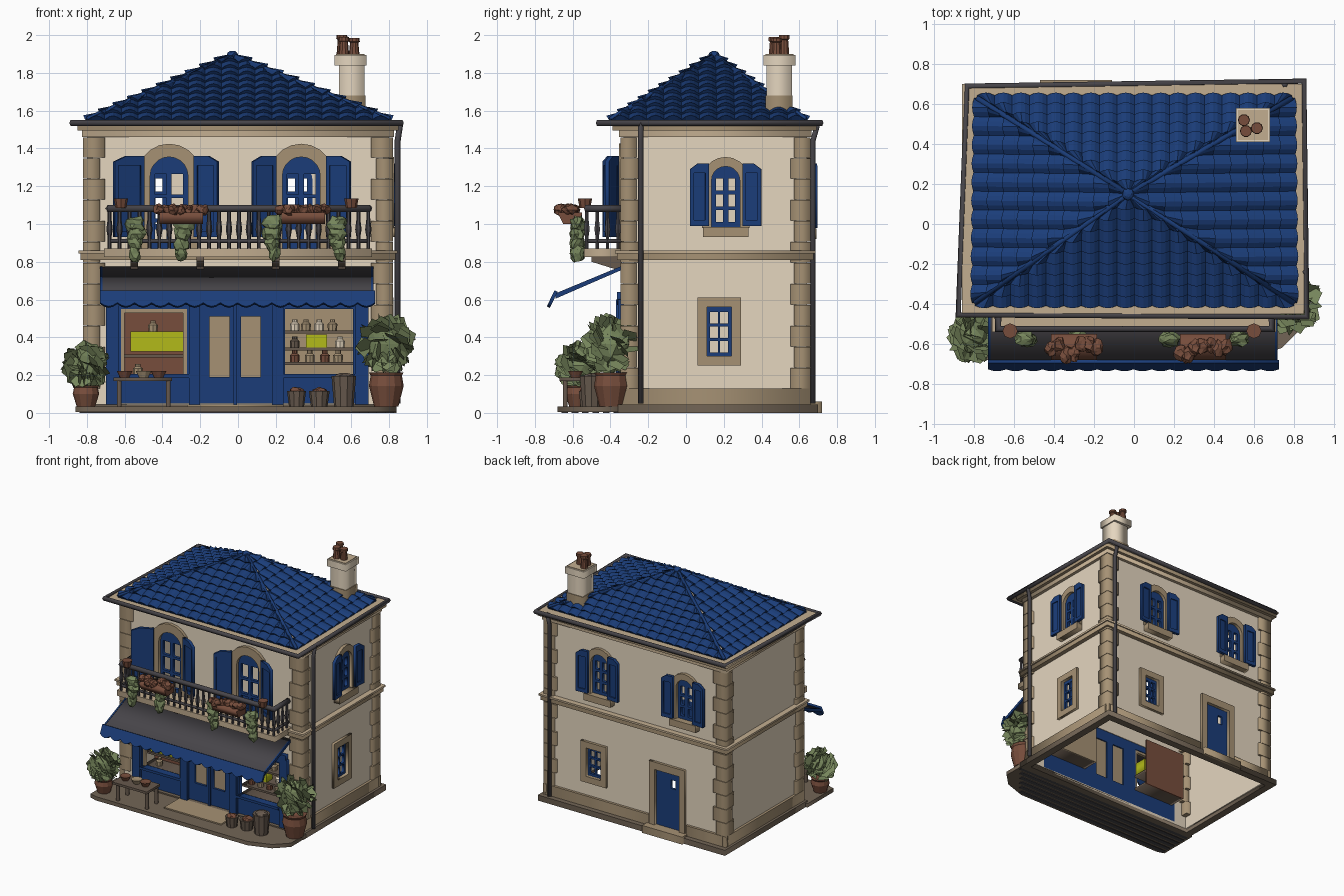
import bpy, bmesh, math, random
from mathutils import Matrix, Vector

if "Cube" in bpy.data.objects:
    bpy.data.objects.remove(bpy.data.objects["Cube"])
random.seed(4)
def mat(name, *rgb):
    m = bpy.data.materials.new(name)
    m.diffuse_color = (*rgb, 1)
    m.use_nodes = True
    m.node_tree.nodes["Principled BSDF"].inputs["Base Color"].default_value = m.diffuse_color
    return m
CREAM, TAN, SAND = mat("cream_plaster", .78, .67, .52), mat("tan_stone", .38, .285, .175), mat("sand_stone", .54, .42, .28)
BLUE, CHAR = mat("blue_paint", .0105, .046, .19), mat("charcoal", .062, .058, .066)
GREEN, TERRA = mat("leaf_green", .18, .235, .105), mat("terracotta", .185, .075, .045)
LIME, WOOD, PAVE = mat("lime", .45, .49, .01), mat("dark_wood", .135, .1, .075), mat("paving", .17, .13, .092)
# Local axes of each wall: along, up, outward
def frame(u, n, o):
    return Matrix(((u[0], 0, n[0], o[0]), (u[1], 0, n[1], o[1]), (0, 1, 0, 0), (0, 0, 0, 1)))
FRONT, RIGHT = frame((1, 0), (0, -1), (0, -.33)), frame((0, 1), (1, 0), (.8, 0))
BACK, LEFT = frame((-1, 0), (0, 1), (0, .64)), frame((0, -1), (-1, 0), (-.8, 0))
SIDE, PLAN = frame((0, 1), (1, 0), (0, 0)), Matrix()
# Helpers
def finish(name, bm, m, mtx=PLAN):
    bmesh.ops.remove_doubles(bm, verts=bm.verts, dist=1e-5)
    bmesh.ops.recalc_face_normals(bm, faces=bm.faces)
    me = bpy.data.meshes.new(name)
    bm.to_mesh(me)
    bm.free()
    me.materials.append(m)
    ob = bpy.data.objects.new(name, me)
    ob.matrix_world = mtx
    bpy.context.collection.objects.link(ob)
def from_curve(name, cu, m, mtx, loops, cyclic):
    for pts in loops:
        s = cu.splines.new('POLY')
        s.points.add(len(pts) - 1)
        for p, q in zip(s.points, pts):
            p.co = (*q, 0, 1) if len(q) == 2 else (*q, 1)
        s.use_cyclic_u = cyclic
    tmp = bpy.data.objects.new("tmp", cu)
    bpy.context.collection.objects.link(tmp)
    me = bpy.data.meshes.new_from_object(tmp.evaluated_get(bpy.context.evaluated_depsgraph_get()))
    bm = bmesh.new()
    bm.from_mesh(me)
    bpy.data.objects.remove(tmp)
    bpy.data.meshes.remove(me)
    finish(name, bm, m, mtx)
def panel(name, wall, loops, m, o0, o1):  # flat plate with holes, between two distances out from a wall
    cu = bpy.data.curves.new(name, 'CURVE')
    cu.dimensions, cu.fill_mode, cu.extrude = '2D', 'BOTH', (o1 - o0) / 2
    from_curve(name, cu, m, wall @ Matrix.Translation((0, 0, (o0 + o1) / 2)), loops, True)
def tube(name, pts, r, m, cyclic=False):
    cu = bpy.data.curves.new(name, 'CURVE')
    cu.dimensions, cu.bevel_depth, cu.bevel_resolution, cu.use_fill_caps = '3D', r, 1, True
    from_curve(name, cu, m, PLAN, [pts], cyclic)
def rect(a, b, c, d):
    return [(a, c), (b, c), (b, d), (a, d)]
def box(name, x0, x1, y0, y1, z0, z1, m):
    panel(name, PLAN, [rect(x0, x1, y0, y1)], m, z0, z1)
def ring(name, x, y0, y1, w, z0, z1, m):
    panel(name, PLAN, [rect(-x, x, y0, y1), rect(w - x, x - w, y0 + w, y1 - w)], m, z0, z1)
def arch(u, w, z0, z1):
    r = w / 2
    return [(u - r, z0), (u + r, z0)] + [
        (u + r * math.cos(i * math.pi / 10), z1 - r + r * math.sin(i * math.pi / 10)) for i in range(11)]
def lathe(name, prof, loc, m, n=12):
    bm = bmesh.new()
    vs = [bm.verts.new((r, 0, z)) for r, z in prof]
    es = [bm.edges.new(p) for p in zip(vs, vs[1:])]
    bmesh.ops.spin(bm, geom=vs + es, cent=(0, 0, 0), axis=(0, 0, 1), angle=2 * math.pi, steps=n)
    finish(name, bm, m, Matrix.Translation(loc))
def blob(name, loc, size, m, jit=.25):
    bm = bmesh.new()
    bmesh.ops.create_icosphere(bm, subdivisions=2, radius=1)
    for v in bm.verts:
        v.co *= 1 + random.uniform(-jit, jit)
    finish(name, bm, m, Matrix.Translation(loc) @ Matrix.Diagonal((*size, 1)))
def leaves(name, loc, r, h, n, size):
    bm = bmesh.new()
    for i in range(n):
        d = Vector((random.gauss(0, 1), random.gauss(0, 1), random.gauss(.1, 1))).normalized()
        t = Vector((d.x * r, d.y * r, d.z * h))
        s = d.cross(Vector((random.random(), random.random(), random.random()))).normalized() * size * .5
        bm.faces.new([bm.verts.new(p) for p in (t * .35, t * .75 + s, t, t * .75 - s)])
    finish(name, bm, GREEN, Matrix.Translation(loc))
# Walls with real openings
def small_loops(u, z0, z1):
    return rect(u - .115, u + .115, z0, z1), rect(u - .065, u + .065, z0 + .05, z1 - .05)
WIN = [(FRONT, -.365, .21, .87, 1.36), (FRONT, .335, .21, .87, 1.36), (RIGHT, .21, .16, .98, 1.31),
       (BACK, -.315, .16, .97, 1.31), (BACK, .45, .16, .97, 1.31)]
SMALL = [(RIGHT, .175, .25, .61), (BACK, -.37, .24, .57)]
SHOP, DOOR = rect(-.66, .65, .05, .6), rect(.18, .4, .05, .51)
for wall, nm, a, b, extra in ((FRONT, "front", -.8, .8, [SHOP]), (RIGHT, "right", -.33, .64, []),
                              (BACK, "back", -.8, .8, [DOOR]), (LEFT, "left", -.64, .33, [])):
    holes = [arch(*w[1:]) for w in WIN if w[0] is wall] + [small_loops(*s[1:])[1] for s in SMALL if s[0] is wall]
    panel(nm + "_wall", wall, [rect(a, b, .03, 1.52)] + holes + extra, CREAM, -.03, 0)
# Arched windows with stone surrounds, glazing bars, sills and shutters
for wall, u, w, z0, z1 in WIN:
    fr = wall is FRONT
    k, spring, p = .065 if fr else .045, z1 - w / 2 + .03, []
    panel("window_surround", wall, [arch(u, w + 2 * k, z0, z1 + k), arch(u, w - .01, z0, z1 - .005)], TAN, -.02, .025)
    st = (spring - z0 - .03) / 3
    for z in (z0 + .03 + st * i for i in range(3)):
        p += [rect(u - w / 2 + .03, u - .014, z, z + st - .02), rect(u + .014, u + w / 2 - .03, z, z + st - .02)]
    panel("window_frame", wall, [arch(u, w, z0, z1)] + p, BLUE, -.025, 0)
    if not fr:
        panel("window_sill", wall, [rect(u - .12, u + .12, z0 - .05, z0 + .005)], TAN, 0, .05)
    top, bot = (z1, .93) if fr else (z1 + .01, z0 + .01)
    for s in (-1, 1):
        sw = .17 if fr and u < 0 and s < 0 else .135 if fr else .1
        l = [(0, bot), (s * sw, bot), (s * sw, top - .03), (s * sw * .6, top), (0, top)]
        inner = rect(s * .02, s * (sw - .02), bot + .03, top - .05)
        hinge = wall @ Matrix.Translation((u + s * (w / 2 + (.035 if fr else .01)), 0, .025))
        hinge = hinge @ Matrix.Rotation(-s * (.4 if fr else .08), 4, 'Y')
        panel("shutter", hinge, [l, inner], BLUE, 0, .024)
        panel("shutter_board", hinge, [inner], BLUE, .003, .015)
# Small square windows and back door
for wall, u, z0, z1 in SMALL:
    o, i = small_loops(u, z0, z1)
    st = (z1 - z0 - .13) / 3
    panes = [rect(u + a, u + a + .042, z0 + .07 + st * r, z0 + .055 + st * (r + 1)) for a in (-.048, .006) for r in range(3)]
    panel("small_window_surround", wall, [o, i], TAN, -.02, .022)
    panel("small_window_frame", wall, [i] + panes, BLUE, -.025, -.005)
panel("back_door_surround", BACK, [rect(.13, .45, .05, .57), DOOR], TAN, -.02, .022)
panel("back_door", BACK, [DOOR, rect(.31, .35, .38, .45)], BLUE, -.025, -.005)
box("back_step", -.47, -.11, .64, .72, 0, .06, TAN)
# Base, paving and stone bands
ring("base_ring", .84, -.36, .7, .06, 0, .045, PAVE)
panel("front_paving", PLAN, [[(-.86, -.33), (-.86, -.66), (-.8, -.68), (.56, -.68), (.74, -.62), (.84, -.52), (.84, -.33)]], PAVE, .004, .035)
box("door_step", -.27, .24, -.56, -.33, .03, .045, TAN)
for k in range(6):
    box("paving_joist", -.84, .6 + .045 * k, -.66 + k * .055, -.625 + k * .055, 0, .006, CHAR)
for s in (-1, 1):
    box("side_plinth", *sorted((s * .79, s * .82)), -.345, .66, .04, .13, TAN)
for a, b in ((-.82, -.46), (-.12, .82)):
    box("back_plinth", a, b, .63, .66, .04, .13, TAN)
ring("middle_band", .835, -.365, .675, .05, .81, .85, TAN)
ring("middle_band_lip", .845, -.375, .685, .06, .845, .86, SAND)
ring("cornice", .825, -.355, .665, .04, 1.46, 1.5, SAND)
ring("upper_cornice", .85, -.39, .69, .07, 1.495, 1.53, TAN)
# Corner stones
for sx, y, sy, k in ((sx, y, sy, k) for sx in (-1, 1) for y, sy in ((-.33, -1), (.64, 1)) for k in range(12)):
    a, b = (.115, .085) if k % 2 else (.09, .105)
    cx, cy, z = sx * .82, y + sy * .018, .13 + k * .111
    box("corner_stone", *sorted((cx, cx - sx * a)), *sorted((cy, cy - sy * b)), z, z + .108, TAN)
# Tiled pyramid roof
box("soffit", -.86, .85, -.45, .7, 1.525, 1.54, SAND)
apex, bm, R = Vector((-.03, .15, 1.885)), bmesh.new(), 10
cs = [Vector(c + (1.545,)) for c in ((-.795, -.395), (.8, -.395), (.79, .63), (-.785, .63))]
for a, b in zip(cs, cs[1:] + cs[:1]):
    e = b - a
    f = (apex - a).dot(e) / e.length_squared
    rise, n = apex - (a + e * f), round(e.length / .09)
    nrm = e.cross(rise).normalized()
    def pt(u, t, lift):
        return a + e * min(max(u, f * t), 1 - (1 - f) * t) + rise * t + nrm * lift
    for r, j in ((r, j) for r in range(R) for j in range(n * 4)):
        t0, t1, us = r / R, (r + 1) / R, (j / n / 4, (j + 1) / n / 4)
        if us[1] <= f * t0 or us[0] >= 1 - (1 - f) * t0:
            continue
        wv = [.024 * abs(math.sin(math.pi * n * u)) for u in us]
        lines = [[pt(u, t0, -.005) for u in us], [pt(u, t0 - .012, .014 + w) for u, w in zip(us, wv)],
                 [pt(u, t1, w * .7) for u, w in zip(us, wv)]]
        for p, q in zip(lines, lines[1:]):
            bm.faces.new([bm.verts.new(v) for v in (p[0], p[1], q[1], q[0])])
finish("roof_tiles", bm, BLUE)
for c in cs:
    tube("hip_ridge", [c + Vector((0, 0, .012)), apex + Vector((0, 0, .008))], .014, BLUE)
blob("roof_finial", apex + Vector((0, 0, .01)), (.03, .03, .022), BLUE, .1)
# Gutter and downpipes
tube("gutter", [(-.88, -.455, 1.535), (.865, -.465, 1.535), (.85, .715, 1.535), (-.835, .69, 1.535)], .018, CHAR, True)
for x, y, ex, ey in ((.845, -.24, .86, -.24), (.755, .672, .755, .7)):
    tube("downpipe", [(x, y, .05), (x, y, 1.44), (ex, ey, 1.54)], .016, CHAR)
# Chimney
box("chimney_shaft", .535, .67, .425, .56, 1.56, 1.85, CREAM)
box("chimney_foot", .53, .675, .42, .565, 1.56, 1.68, TAN)
box("chimney_cap", .51, .68, .41, .58, 1.84, 1.895, CREAM)
box("chimney_cap_top", .52, .67, .42, .57, 1.895, 1.9, SAND)
for x, y, h in ((.55, .52, .1), (.615, .48, .085), (.56, .465, .09)):
    lathe("chimney_pot", [(0, 0), (.028, 0), (.022, h - .025), (.03, h - .02), (.028, h), (0, h)], (x, y, 1.9), TERRA, 10)
# Shop front and double door
doors = [rect(-.15, -.045, .19, .51), rect(.015, .12, .19, .51)]
panel("shop_front", FRONT, [SHOP, rect(-.62, -.27, .2, .55), rect(.25, .61, .2, .55)] + doors, BLUE, -.025, .01)
panel("door_glass", FRONT, doors, TAN, -.015, -.008)
for a, b, o in ((-.7, -.63, .03), (.62, .69, .03), (-.26, -.2, .04), (.18, .24, .04), (-.025, -.005, .02)):
    panel("shop_post", FRONT, [rect(a, b, .045, .6)], BLUE, 0, o)
panel("shop_fascia", FRONT, [rect(-.69, .68, .57, .64)], BLUE, 0, .035)
# Window displays with shelves and goods
panel("left_display_back", FRONT, [rect(-.63, -.26, .18, .57)], TERRA, -.17, -.16)
panel("left_display_trim", FRONT, [rect(-.62, -.27, .2, .55), rect(-.6, -.29, .2, .53)], TAN, -.02, .005)
panel("right_display_back", FRONT, [rect(.24, .62, .18, .57)], TAN, -.17, -.16)
for a, b, zs in ((-.63, -.26, (.2, .31)), (.24, .62, (.2, .27, .345, .435))):
    panel("shop_ledge", FRONT, [rect(a, b, .185, .205)], BLUE, -.02, .04)
    for z in zs:
        panel("display_shelf", FRONT, [rect(a, b, z - .016, z)], WOOD, -.16, -.03)
panel("lime_box", FRONT, [rect(-.57, -.28, .325, .43)], LIME, -.12, -.02)
panel("lime_goods", FRONT, [rect(.36, .47, .345, .415)], LIME, -.1, -.025)
for x, z, m in ((-.45, .43, TAN), (.3, .435, CREAM), (.36, .435, TAN), (.43, .435, CREAM), (.5, .435, TAN), (-.53, .2, TAN),
                (.3, .27, TERRA), (.38, .27, TAN), (.46, .27, TERRA), (.53, .27, TAN), (.3, .345, WOOD), (.54, .345, CREAM)):
    lathe("jar", [(0, 0), (.024, 0), (.026, .035), (.014, .045), (.014, .06), (0, .06)], (x, -.25, z), m, 8)
# Awning with scalloped valance
panel("awning_cloth", SIDE, [[(-.34, .775), (-.685, .632), (-.685, .617), (-.34, .76)]], CHAR, -.72, .705)
scallops = [(.725 - i * 1.455 / 64, -.06 - .022 * abs(math.sin(i * math.pi / 4))) for i in range(65)]
valance = FRONT @ Matrix.Translation((0, .63, .355)) @ Matrix.Rotation(-.45, 4, 'X')
panel("awning_valance", valance, [[(-.73, .012), (.725, .012)] + scallops], BLUE, 0, .018)
for x in (-.73, .705):
    panel("awning_edge", SIDE, [[(-.34, .778), (-.69, .633), (-.69, .605), (-.34, .757)]], BLUE, x, x + .012)
# Balcony
box("balcony_slab", -.71, .71, -.54, -.33, .825, .87, SAND)
for x in (-.55, -.2, .2, .55):
    panel("balcony_bracket", SIDE, [[(-.34, .75), (-.34, .83), (-.5, .83), (-.5, .8)]], WOOD, x - .02, x + .02)
for z, r in ((1.082, .021), (.91, .012)):
    tube("balcony_rail", [(-.68, -.34, z), (-.68, -.525, z), (.69, -.525, z), (.69, -.34, z)], r, CHAR)
for x, y in [(-.68 + i * 1.37 / 26, -.525) for i in range(27)] + [(x, y) for x in (-.68, .69) for y in (-.47, -.415, -.36)]:
    lathe("baluster", [(.01, .87), (.01, .93), (.017, .97), (.01, 1.03), (.01, 1.09)], (x, y, 0), CHAR, 6)
# Balcony planters and trailing plants
for x in (-.3, .345):
    panel("planter", SIDE, [[(-.56, 1.0), (-.65, 1.0), (-.68, 1.06), (-.55, 1.06)]], TERRA, x - .115, x + .115)
    for k in range(7):
        blob("planter_flowers", (x - .115 + k * .038, -.63 + random.uniform(-.03, .03), 1.075), (.032, .04, .028), TERRA)
for x in (-.62, .6):
    lathe("rail_pot", [(0, 0), (.028, 0), (.038, .05), (0, .05)], (x, -.535, 1.085), TERRA, 8)
for x, k in ((x, k) for x in (-.54, -.29, .18, .53) for k in range(4)):
    blob("trailing_plant", (x + random.uniform(-.012, .012), -.575, 1.0 - k * .052), (.055 - k * .008, .038, .045), GREEN)
# Potted shrubs
for x, y, pr, ph, r, h, zc in ((-.805, -.57, .07, .11, .125, .13, .25), (.785, -.395, .092, .18, .155, .165, .365)):
    lathe("shrub_pot", [(0, 0), (pr * .7, 0), (pr, ph * .6), (pr * .9, ph * .9), (pr, ph), (pr * .8, ph), (0, ph * .9)], (x, y, .035), TERRA)
    blob("shrub_core", (x, y, zc), (r * .66, r * .66, h * .75), GREEN, .15)
    leaves("shrub_leaves", (x, y, zc), r * 1.08, h * 1.05, 75, .11)
# Table, bowls and baskets on the paving
box("table_top", -.66, -.35, -.67, -.5, .17, .188, WOOD)
for x, y in ((x, y) for x in (-.64, -.38) for y in (-.65, -.53)):
    box("table_leg", x, x + .022, y, y + .022, .03, .172, WOOD)
for x, m in ((-.6, TERRA), (-.5, TAN), (-.42, TERRA)):
    lathe("table_bowl", [(0, 0), (.025, 0), (.042, .035), (0, .03)], (x, -.585, .188), m, 10)
for x, y, r, h in ((.31, -.52, .05, .08), (.43, -.5, .055, .08), (.56, -.5, .065, .16)):
    lathe("basket", [(0, 0), (r * .8, 0), (r, h), (r * .85, h), (0, h * .85)], (x, y, .035), WOOD, 10)
    blob("basket_goods", (x, y, .035 + h * .95), (r * .75, r * .75, .025), TERRA if r < .06 else WOOD)
